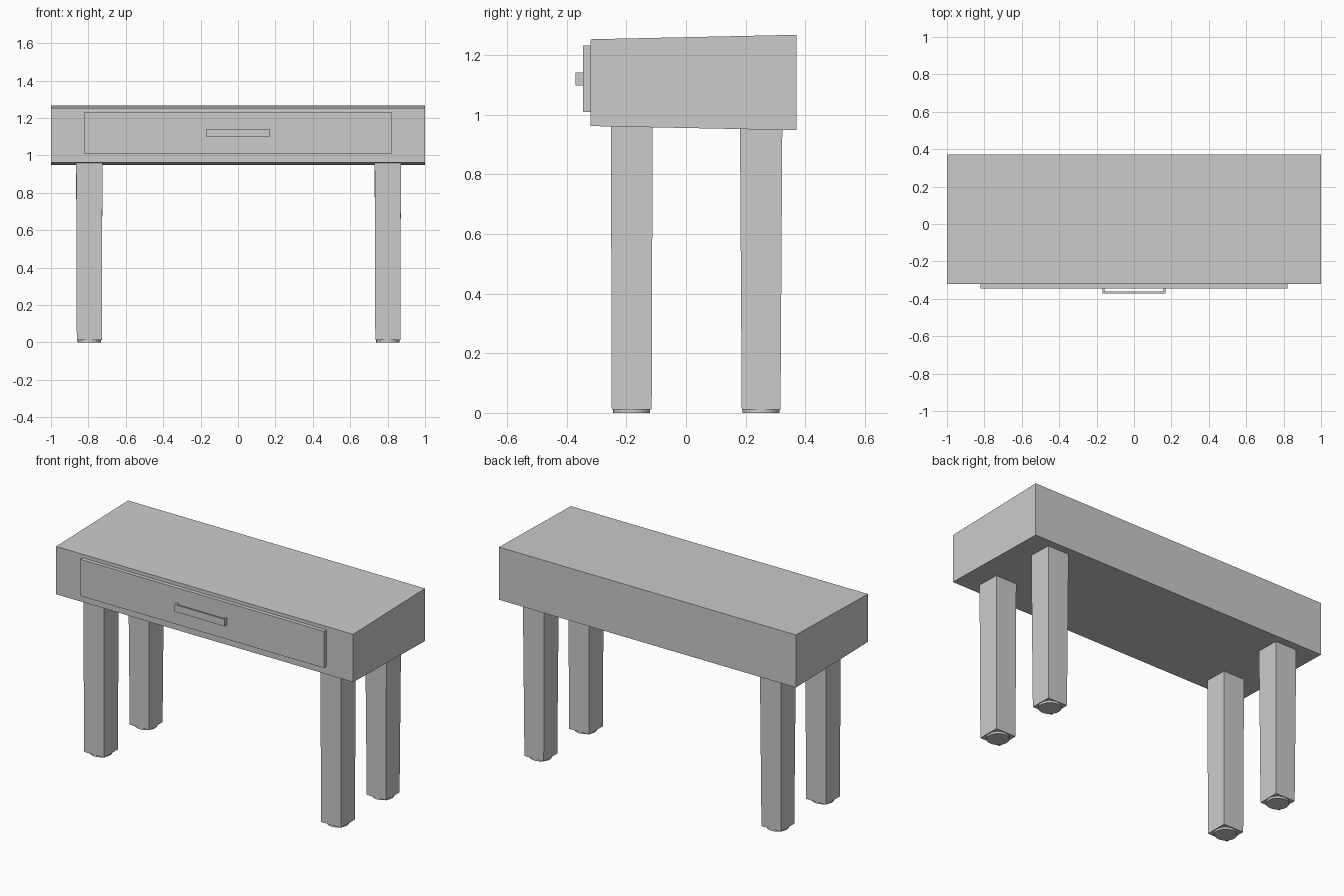
import bpy, bmesh
from mathutils import Matrix

if "Cube" in bpy.data.objects:
    bpy.data.objects.remove(bpy.data.objects["Cube"])


def new_object(name, bm):
    bmesh.ops.recalc_face_normals(bm, faces=bm.faces)
    mesh = bpy.data.meshes.new(name)
    bm.to_mesh(mesh)
    bm.free()
    obj = bpy.data.objects.new(name, mesh)
    bpy.context.collection.objects.link(obj)
    return obj


def extrude(name, points, vector):
    """Extrude a closed planar profile along a vector."""
    bm = bmesh.new()
    face = bm.faces.new([bm.verts.new(p) for p in points])
    ext = bmesh.ops.extrude_face_region(bm, geom=[face])
    moved = [g for g in ext["geom"] if isinstance(g, bmesh.types.BMVert)]
    bmesh.ops.translate(bm, vec=vector, verts=moved)
    return new_object(name, bm)


# Table body: side profile that gets slightly deeper toward the back
side = [(-0.321, 0.962), (0.371, 0.948), (0.371, 1.268), (-0.321, 1.253)]
extrude("table_body", [(-1, y, z) for y, z in side], (2, 0, 0))

# Drawer front
front = [(-0.82, 1.009), (0.82, 1.009), (0.82, 1.232), (-0.82, 1.232)]
extrude("drawer_front", [(x, -0.345, z) for x, z in front], (0, 0.025, 0))

# Drawer handle: thin U-shaped bracket, open behind the bar
half = [(0.168, -0.344), (0.168, -0.371), (-0.168, -0.371), (-0.168, -0.344),
        (-0.157, -0.344), (-0.157, -0.362), (0.157, -0.362), (0.157, -0.344)]
extrude("drawer_handle", [(x, y, 1.098) for x, y in half], (0, 0, 0.043))


# Legs: square, slightly tapered, each on a round foot pad
def leg(name, x, y, top, bottom, top_z):
    bm = bmesh.new()
    rings = []
    for h, z in ((bottom, 0.012), (top, top_z)):
        rings.append([bm.verts.new((x + sx * h, y + sy * h, z))
                      for sx, sy in ((-1, -1), (1, -1), (1, 1), (-1, 1))])
    low, high = rings
    bm.faces.new(low)
    bm.faces.new(high)
    for i in range(4):
        j = (i + 1) % 4
        bm.faces.new((low[i], low[j], high[j], high[i]))
    new_object(name + "_leg", bm)

    bm = bmesh.new()
    bmesh.ops.create_cone(bm, cap_ends=True, segments=24, radius1=0.062,
                          radius2=0.062, depth=0.013,
                          matrix=Matrix.Translation((x, y, 0.0065)))
    foot = new_object(name + "_foot", bm)
    bpy.context.view_layer.objects.active = foot
    foot.select_set(True)
    bpy.ops.object.shade_smooth_by_angle()
    foot.select_set(False)


for side_name, x in (("left", -0.795), ("right", 0.801)):
    leg("front_" + side_name, x, -0.182, 0.07, 0.067, 0.963)
    leg("back_" + side_name, x, 0.252, 0.071, 0.065, 0.955)
